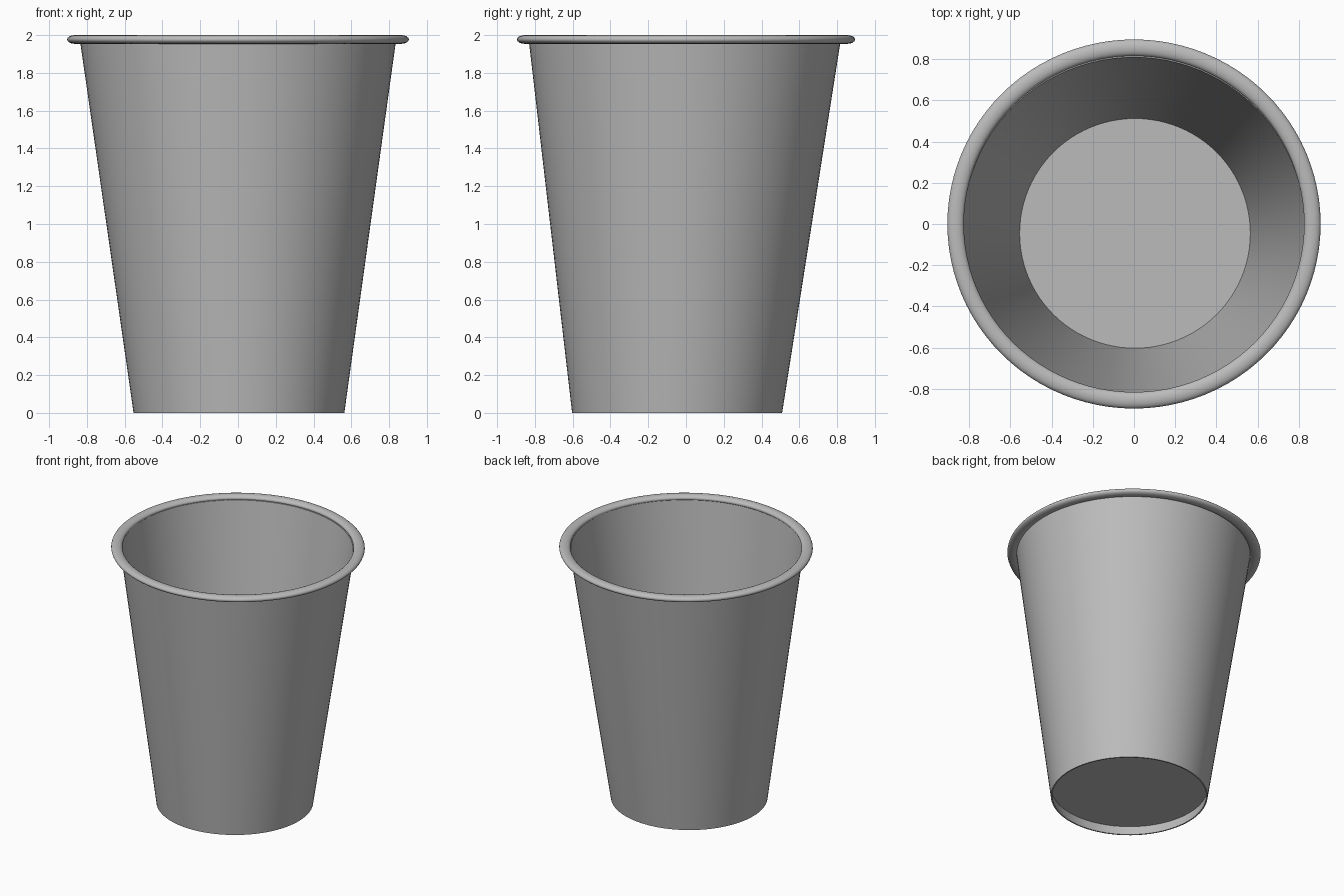
import bpy, bmesh, math

cube = bpy.data.objects.get("Cube")
if cube:
    bpy.data.objects.remove(cube, do_unlink=True)

SIDES = 96

grey = bpy.data.materials.new("plain grey")
grey.use_nodes = True
grey.diffuse_color = (0.5, 0.5, 0.5, 1)
grey.node_tree.nodes["Principled BSDF"].inputs["Base Color"].default_value = (0.5, 0.5, 0.5, 1)


def section(z):
    """Centre and radii of the leaning cup wall at a height."""
    t = z / 1.96
    return (0.005 * (1 - t), -0.047 + 0.04 * t), (0.558 + 0.277 * t, 0.556 + 0.268 * t)


def ring(bm, centre, radii, z):
    return [bm.verts.new((centre[0] + radii[0] * math.cos(a),
                          centre[1] + radii[1] * math.sin(a), z))
            for a in (2 * math.pi * i / SIDES for i in range(SIDES))]


def bridge(bm, lower, upper):
    for i in range(SIDES):
        j = (i + 1) % SIDES
        bm.faces.new((lower[i], lower[j], upper[j], upper[i]))


def finish(bm, name):
    bmesh.ops.recalc_face_normals(bm, faces=bm.faces)
    mesh = bpy.data.meshes.new(name)
    bm.to_mesh(mesh)
    bm.free()
    mesh.materials.append(grey)
    obj = bpy.data.objects.new(name, mesh)
    bpy.context.collection.objects.link(obj)
    bpy.ops.object.select_all(action="DESELECT")
    obj.select_set(True)
    bpy.context.view_layer.objects.active = obj
    bpy.ops.object.shade_smooth_by_angle(angle=math.radians(40))


def wall_ring(bm, z, inset):
    centre, radii = section(z)
    return ring(bm, centre, [r - inset for r in radii], z)


# Thin tapered wall, open at both ends
bm = bmesh.new()
path = [(0, 0), (0.98, 0), (1.97, 0), (1.97, 0.01), (0.98, 0.01), (0, 0.01)]
rings = [wall_ring(bm, z, inset) for z, inset in path]
for k, lower in enumerate(rings):
    bridge(bm, lower, rings[(k + 1) % len(rings)])
finish(bm, "cup_wall")

# Floor disc, recessed above the foot
bm = bmesh.new()
low, high = wall_ring(bm, 0.07, 0.005), wall_ring(bm, 0.08, 0.005)
bridge(bm, low, high)
bm.faces.new(low)
bm.faces.new(high)
finish(bm, "cup_floor")

# Rolled rim with an oval cross-section
bm = bmesh.new()
STEPS = 16
rings = []
for k in range(STEPS):
    a = 2 * math.pi * k / STEPS
    out, z = 0.04 * math.cos(a), 1.977 + 0.023 * math.sin(a)
    rings.append(ring(bm, (0, 0), (0.865 + out, 0.855 + out), z))
for k in range(STEPS):
    bridge(bm, rings[k], rings[(k + 1) % STEPS])
finish(bm, "rolled_rim")
